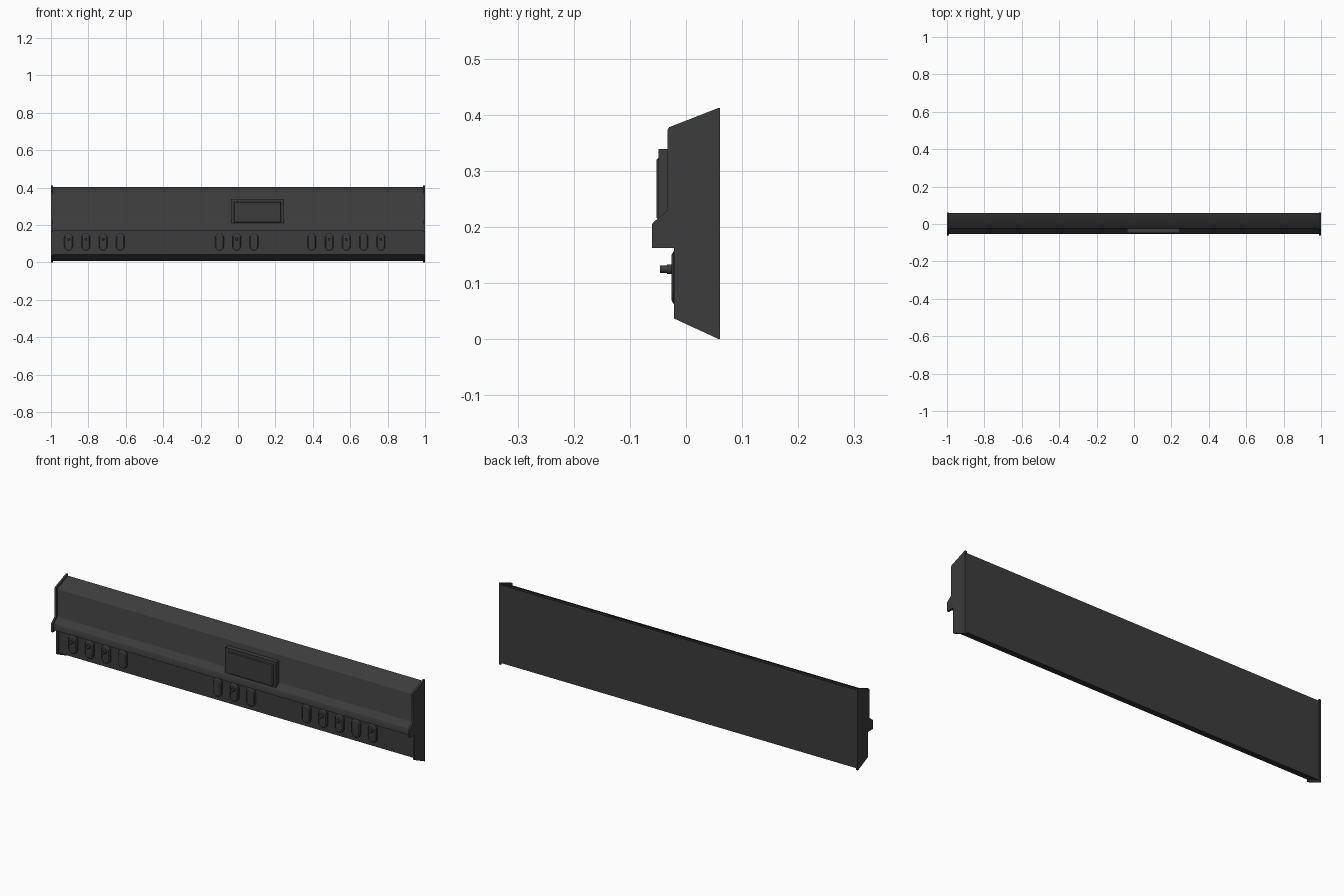
import bpy, bmesh, math

if "Cube" in bpy.data.objects:
    bpy.data.objects.remove(bpy.data.objects["Cube"])

dark = bpy.data.materials.new("dark_plastic")
dark.diffuse_color = (0.045, 0.045, 0.045, 1)
dark.use_nodes = True
dark.node_tree.nodes["Principled BSDF"].inputs["Base Color"].default_value = dark.diffuse_color


def finish(name, bm, angle):
    bmesh.ops.recalc_face_normals(bm, faces=bm.faces)
    me = bpy.data.meshes.new(name)
    bm.to_mesh(me)
    bm.free()
    ob = bpy.data.objects.new(name, me)
    bpy.context.collection.objects.link(ob)
    me.materials.append(dark)
    bpy.ops.object.select_all(action='DESELECT')
    ob.select_set(True)
    bpy.context.view_layer.objects.active = ob
    bpy.ops.object.shade_smooth_by_angle(angle=math.radians(angle))
    return ob


def loft(name, rings, angle=30):
    """Skin a list of equal-length point rings and cap both ends."""
    bm = bmesh.new()
    vs = [[bm.verts.new(p) for p in ring] for ring in rings]
    n = len(vs[0])
    for a, b in zip(vs, vs[1:]):
        for i in range(n):
            j = (i + 1) % n
            bm.faces.new((a[i], a[j], b[j], b[i]))
    bm.faces.new(vs[0])
    bm.faces.new(vs[-1])
    return finish(name, bm, angle)


def extrude_x(name, profile, x0, x1, angle=30):
    return loft(name, [[(x, y, z) for y, z in profile] for x in (x0, x1)], angle)


def rect(y, x0, x1, z0, z1):
    return [(x0, y, z0), (x1, y, z0), (x1, y, z1), (x0, y, z1)]


def capsule(y, cx, cz, r, half, seg=8):
    """Upright rounded slot outline; half is the straight half length."""
    pts = []
    for side, start in ((1, 0), (-1, math.pi)):
        for i in range(seg + 1):
            t = start + math.pi * i / seg
            pts.append((cx + r * math.cos(t), y, cz + side * half + r * math.sin(t)))
    return pts


def circle(y, cx, cz, r, seg=16):
    return [(cx + r * math.cos(2 * math.pi * i / seg), y,
             cz + r * math.sin(2 * math.pi * i / seg)) for i in range(seg)]


# Main housing, slightly smaller than the end plates
body = [(0.060, 0.009), (0.057, 0.010), (-0.013, 0.042), (-0.013, 0.172),
        (-0.053, 0.172), (-0.053, 0.203), (-0.050, 0.207), (-0.028, 0.226),
        (-0.025, 0.232), (-0.025, 0.366), (-0.023, 0.370), (0.057, 0.402),
        (0.060, 0.403)]
extrude_x("housing", body, -0.992, 0.992, 50)

# End plates
plate = [(0.061, 0.0), (0.057, 0.001), (-0.021, 0.037), (-0.021, 0.163),
         (-0.061, 0.163), (-0.061, 0.204), (-0.059, 0.208), (-0.035, 0.228),
         (-0.033, 0.232), (-0.033, 0.373), (-0.030, 0.378), (0.057, 0.412),
         (0.061, 0.412)]
for name, s in (("left_end_plate", -1), ("right_end_plate", 1)):
    extrude_x(name, plate, s * 0.990, s * 1.0)

# Display box with chamfered front
loft("display_panel", [rect(-0.020, -0.037, 0.247, 0.210, 0.339),
                       rect(-0.049, -0.037, 0.247, 0.210, 0.339)])
loft("display_screen", [rect(-0.048, -0.022, 0.232, 0.213, 0.324),
                        rect(-0.053, -0.018, 0.228, 0.217, 0.320)])

# Control slots in three groups, some with a knob
groups = [(-0.906, 4, (0, 1, 2)), (-0.099, 3, (1,)), (0.395, 5, (1, 2, 4))]
count = 0
for x0, n, knobs in groups:
    for i in range(n):
        x, z = x0 + 0.0923 * i, 0.110
        count += 1
        loft(f"slot_{count}", [capsule(-0.010, x, z, 0.023, 0.024),
                               capsule(-0.022, x, z, 0.023, 0.024),
                               capsule(-0.026, x, z, 0.018, 0.022)])
        if i in knobs:
            loft(f"knob_{count}", [circle(-0.024, x, 0.125, 0.0085),
                                   circle(-0.034, x, 0.125, 0.0085),
                                   circle(-0.034, x, 0.125, 0.0070),
                                   circle(-0.046, x, 0.125, 0.0065)])
